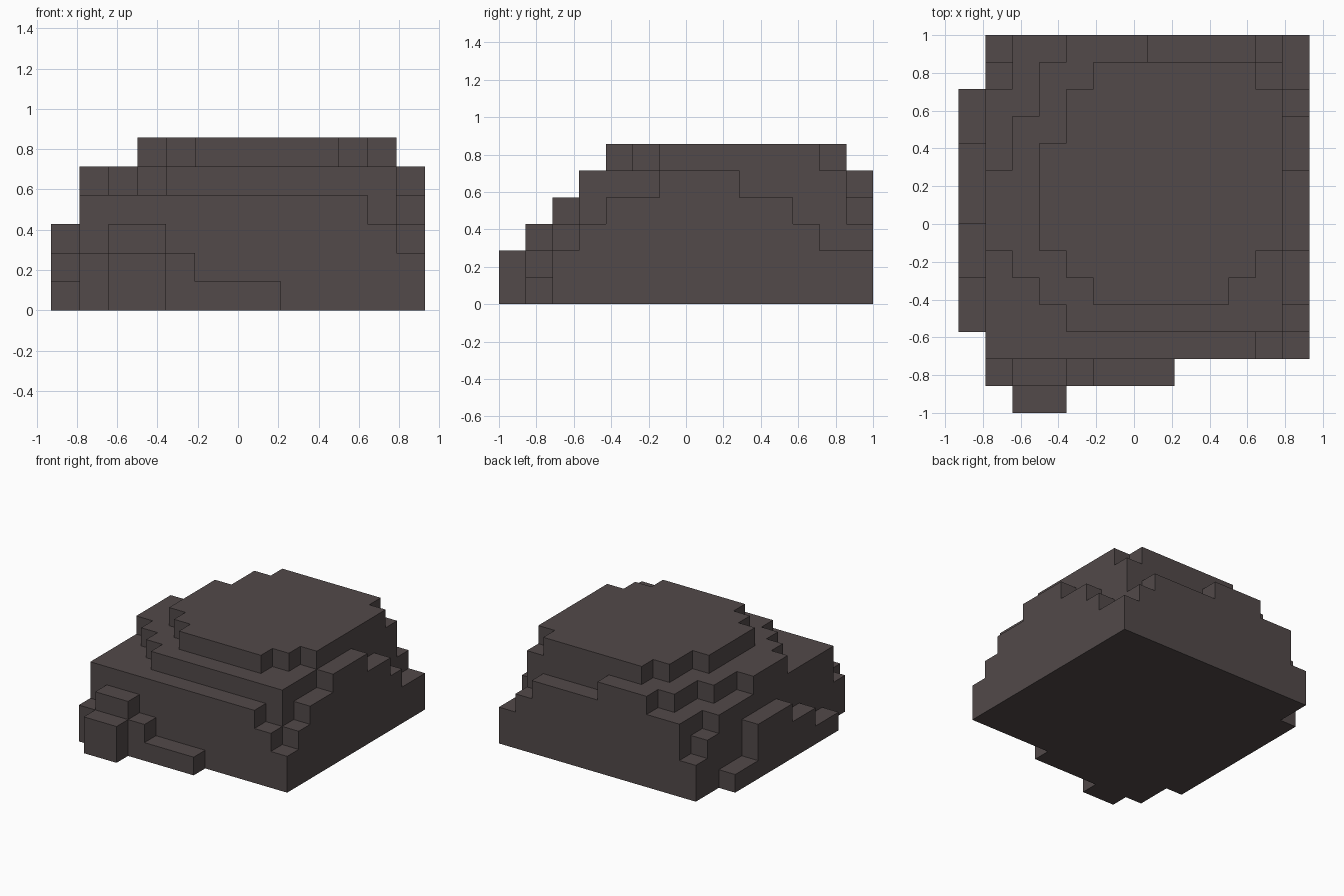
import bpy
import bmesh
import math
from mathutils import Vector

cube = bpy.data.objects.get("Cube")
if cube:
    bpy.data.objects.remove(cube, do_unlink=True)

UNIT = 1 / 7          # edge of one block
NX, NY = 13, 14       # footprint in blocks

# Each terrace: height in blocks -> rectangles (x0, x1, y0, y1) in blocks
BODY = {
    2: [(1, 13, 2, 14)],
    3: [(1, 12, 2, 13), (2, 12, 13, 14), (12, 13, 3, 12)],
    4: [(1, 11, 2, 12), (2, 11, 12, 14), (11, 12, 3, 13), (12, 13, 4, 11)],
    5: [(4, 12, 3, 13), (4, 7, 13, 14), (3, 4, 4, 13), (2, 3, 5, 11),
        (1, 2, 6, 9), (12, 13, 6, 9)],
    6: [(5, 10, 4, 13), (10, 11, 5, 13), (4, 5, 5, 12), (3, 4, 6, 10),
        (11, 12, 6, 12)],
}
FRONT_LEDGE = {
    1: [(5, 8, 1, 2)],
    2: [(1, 5, 1, 2), (2, 4, 0, 1)],
    3: [(2, 4, 1, 2)],
}
SIDE_LEDGE = {
    1: [(0, 1, 3, 12)],
    2: [(0, 1, 5, 7)],
    3: [(0, 1, 7, 10)],
}


def height_field(*parts):
    """Highest terrace over every block column."""
    field = {}
    for part in parts:
        for h, rects in part.items():
            for x0, x1, y0, y1 in rects:
                for i in range(x0, x1):
                    for j in range(y0, y1):
                        field[i, j] = max(h, field.get((i, j), 0))
    return field


def build_rock(name, field, material):
    bm = bmesh.new()

    def quad(*corners):
        bm.faces.new([bm.verts.new(Vector((x - NX / 2, y - NY / 2, z)) * UNIT)
                      for x, y, z in corners])

    for (i, j), h in field.items():
        # top and underside
        quad((i, j, h), (i + 1, j, h), (i + 1, j + 1, h), (i, j + 1, h))
        quad((i, j, 0), (i, j + 1, 0), (i + 1, j + 1, 0), (i + 1, j, 0))
        # exposed walls, edge endpoints running counter-clockwise
        ring = [(i, j), (i + 1, j), (i + 1, j + 1), (i, j + 1)]
        for s, (dx, dy) in enumerate([(0, -1), (1, 0), (0, 1), (-1, 0)]):
            a, b = ring[s], ring[(s + 1) % 4]
            for k in range(field.get((i + dx, j + dy), 0), h):
                quad((*a, k), (*b, k), (*b, k + 1), (*a, k + 1))

    # weld the blocks and merge coplanar faces
    bmesh.ops.remove_doubles(bm, verts=bm.verts[:], dist=0.001)
    bmesh.ops.dissolve_limit(bm, angle_limit=math.radians(1),
                             verts=bm.verts[:], edges=bm.edges[:])
    mesh = bpy.data.meshes.new(name)
    bm.to_mesh(mesh)
    bm.free()
    mesh.materials.append(material)
    obj = bpy.data.objects.new(name, mesh)
    bpy.context.collection.objects.link(obj)
    return obj


# Stone colour
stone = bpy.data.materials.new("dark_stone")
colour = (0.084, 0.067, 0.067, 1)
stone.use_nodes = True
stone.diffuse_color = colour
bsdf = stone.node_tree.nodes["Principled BSDF"]
bsdf.inputs["Base Color"].default_value = colour
bsdf.inputs["Roughness"].default_value = 0.9

# Rock with its front and side ledges in one watertight shell
build_rock("stepped_rock", height_field(BODY, FRONT_LEDGE, SIDE_LEDGE), stone)
